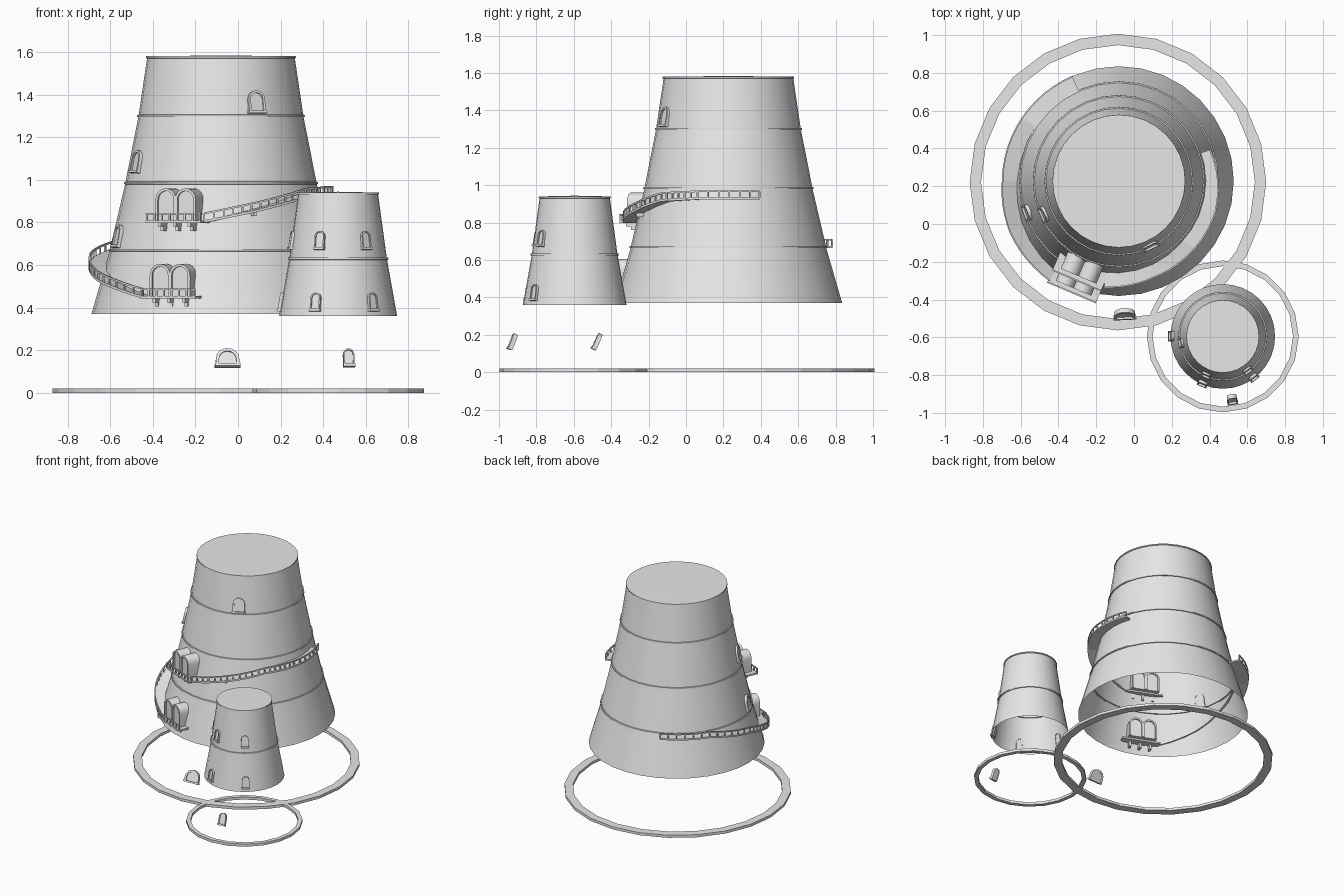
import bpy, bmesh, math
from mathutils import Matrix, Vector

if "Cube" in bpy.data.objects:
    bpy.data.objects.remove(bpy.data.objects["Cube"], do_unlink=True)

stone = bpy.data.materials.new("plain_grey_stone")
stone.use_nodes = True
GREY = (0.8, 0.8, 0.8, 1)
stone.diffuse_color = GREY
stone.node_tree.nodes["Principled BSDF"].inputs["Base Color"].default_value = GREY

MAIN = Vector((-0.08, 0.227, 0))
SMALL = Vector((0.47, -0.595, 0))
MAIN_PROFILE = [(0.608, 0.37), (0.522, 0.67), (0.449, 0.985), (0.387, 1.3), (0.346, 1.58)]
SMALL_PROFILE = [(0.277, 0.36), (0.229, 0.63), (0.187, 0.94)]


def finish(name, bm, smooth=False, fix=True):
    if fix:
        bmesh.ops.recalc_face_normals(bm, faces=bm.faces)
    mesh = bpy.data.meshes.new(name)
    bm.to_mesh(mesh)
    bm.free()
    mesh.materials.append(stone)
    obj = bpy.data.objects.new(name, mesh)
    bpy.context.collection.objects.link(obj)
    if smooth:
        bpy.ops.object.select_all(action="DESELECT")
        obj.select_set(True)
        bpy.context.view_layer.objects.active = obj
        bpy.ops.object.shade_smooth_by_angle(angle=math.radians(35))
    return obj


def wall_radius(profile, z):
    for (r0, z0), (r1, z1) in zip(profile, profile[1:]):
        if z <= z1:
            return r0 + (r1 - r0) * (z - z0) / (z1 - z0)
    return profile[-1][0]


def frame(centre, angle, r, z, lean=0.0):
    """Local x runs along the wall, y points outward, z up (leaning inward)."""
    a = math.radians(angle)
    m = Matrix.Rotation(a + math.pi / 2, 4, "Z") @ Matrix.Rotation(-lean, 4, "X")
    # the local -y axis faces out after this turn, so flip it with a half turn
    m = m @ Matrix.Diagonal((1, -1, 1, 1))
    pos = centre + Vector((math.cos(a) * r, math.sin(a) * r, z))
    return Matrix.Translation(pos) @ m


def add_box(bm, m, x, y, z):
    """Box between the given pairs of local limits."""
    size = Matrix.Diagonal((x[1] - x[0], y[1] - y[0], z[1] - z[0], 1))
    mid = Matrix.Translation((sum(x) / 2, sum(y) / 2, sum(z) / 2))
    bmesh.ops.create_cube(bm, size=1, matrix=m @ mid @ size)


def arch_outline(w, h, x=0.0, n=8):
    rise = min(w / 2, h * 0.6)
    pts = [(x + w / 2, 0)]
    for i in range(n + 1):
        a = math.pi * i / n
        pts.append((x + math.cos(a) * w / 2, h - rise + math.sin(a) * rise))
    return pts + [(x - w / 2, 0)]


def add_arch(bm, m, w, h, y0, y1, x=0.0, border=None):
    """Arched slab, or an open arched frame when a border is given."""
    outer = arch_outline(w, h, x)
    if border is None:
        rows = [[bm.verts.new(m @ Vector((px, y, pz))) for px, pz in outer] for y in (y0, y1)]
        bm.faces.new(rows[0])
        bm.faces.new(rows[1])
        pairs = [(rows[0], rows[1])]
        closed = True
    else:
        inner = arch_outline(w - 2 * border, h - border, x)
        rings = [(outer, y0), (outer, y1), (inner, y1), (inner, y0)]
        rows = [[bm.verts.new(m @ Vector((px, y, pz))) for px, pz in o] for o, y in rings]
        pairs = list(zip(rows, rows[1:] + rows[:1]))
        closed = False
        bm.faces.new([r[0] for r in rows])
        bm.faces.new([r[-1] for r in rows])
    n = len(outer)
    for a, b in pairs:
        for i in range(n if closed else n - 1):
            j = (i + 1) % n
            bm.faces.new((a[i], a[j], b[j], b[i]))


def tower(name, centre, profile, sides=32):
    """Tapered open-bottomed wall with a thin raised band at each joint."""
    points = [profile[0]]
    for r, z in profile[1:-1]:
        points += [(r + 0.001, z - 0.006), (r + 0.007, z - 0.005), (r + 0.006, z + 0.005), (r - 0.001, z + 0.006)]
    r, z = profile[-1]
    points += [(r + 0.001, z - 0.01), (r + 0.006, z - 0.008), (r + 0.005, z), (r - 0.002, z), (0, z + 0.004)]
    bm = bmesh.new()
    verts = [bm.verts.new((r, 0, z)) for r, z in points]
    edges = [bm.edges.new(p) for p in zip(verts, verts[1:])]
    bmesh.ops.spin(bm, geom=verts + edges, cent=(0, 0, 0), axis=(0, 0, 1),
                   angle=math.tau, steps=sides, use_duplicate=False)
    bmesh.ops.remove_doubles(bm, verts=bm.verts, dist=0.0005)
    bmesh.ops.recalc_face_normals(bm, faces=bm.faces)
    cap = max(bm.faces, key=lambda f: f.calc_center_median().z)
    if cap.normal.z < 0:
        bmesh.ops.reverse_faces(bm, faces=bm.faces)
    bmesh.ops.translate(bm, verts=bm.verts, vec=centre)
    finish(name, bm, smooth=True, fix=False)


def sweep(bm, path, section):
    """Skin a four-cornered (r, z) section along (angle, r, z) stations on the main tower."""
    rows = []
    for angle, r, z in path:
        a = math.radians(angle)
        rows.append([bm.verts.new(MAIN + Vector((math.cos(a) * pr, math.sin(a) * pr, pz)))
                     for pr, pz in section(r, z)])
    for a, b in zip(rows, rows[1:]):
        for i in range(4):
            j = (i + 1) % 4
            bm.faces.new((a[i], a[j], b[j], b[i]))
    bm.faces.new(rows[0])
    bm.faces.new(rows[-1])


def ground_ring(name, centre, outer, inner, sides):
    bm = bmesh.new()
    verts = [bm.verts.new((r, 0, z)) for r, z in ((outer, 0), (outer, 0.02), (inner, 0.02), (inner, 0))]
    edges = [bm.edges.new((verts[i], verts[(i + 1) % 4])) for i in range(4)]
    bmesh.ops.spin(bm, geom=verts + edges, cent=(0, 0, 0), axis=(0, 0, 1),
                   angle=math.tau, steps=sides, use_duplicate=False)
    bmesh.ops.remove_doubles(bm, verts=bm.verts, dist=0.0005)
    bmesh.ops.translate(bm, verts=bm.verts, vec=centre)
    finish(name, bm)


def window(name, centre, angle, r, z, w, h, lean):
    """Arched frame with a recessed panel and a sill."""
    m = frame(centre, angle, r, z, lean)
    bm = bmesh.new()
    add_arch(bm, m, w, h, -0.012, 0.012, border=w * 0.13)
    add_arch(bm, m, w * 0.8, h * 0.93, -0.01, 0.005)
    add_box(bm, m, (-w * 0.55, w * 0.55), (-0.01, 0.016), (-0.004, 0.008))
    finish(name, bm)


def balcony(name, angle, deck, reach):
    """Railed platform on brackets in front of a double arched doorway."""
    edge = wall_radius(MAIN_PROFILE, deck) + reach
    m = frame(MAIN, angle, edge, deck)
    bm = bmesh.new()
    half = 0.14
    add_box(bm, m, (-half, half), (-0.12, 0), (-0.012, 0))
    add_box(bm, m, (-half, half), (-0.008, 0), (0.027, 0.035))
    for i in range(8):
        x = -half + 0.005 + i * (2 * half - 0.01) / 7
        add_box(bm, m, (x - 0.004, x + 0.004), (-0.008, 0), (0, 0.03))
    for x in (-0.075, 0, 0.075):
        add_box(bm, m, (x - 0.008, x + 0.008), (-0.09, -0.015), (-0.03, -0.01))
        add_box(bm, m, (x - 0.008, x + 0.008), (-0.09, -0.045), (-0.05, -0.03))
    finish(name, bm)
    # twin barrel hoods above the doorway
    bm = bmesh.new()
    for x in (-0.05, 0.05):
        add_arch(bm, m, 0.105, 0.15, -0.16, -0.028, x=x, border=0.012)
        add_arch(bm, m, 0.086, 0.14, -0.15, -0.04, x=x)
    finish(name + "_doorway", bm, smooth=True)


def stair(name, keys, steps=6):
    """Railed walkway around the main tower through (angle, outer radius, height) keys."""
    path = []
    for k0, k1 in zip(keys, keys[1:]):
        path += [tuple(a + (b - a) * i / steps for a, b in zip(k0, k1)) for i in range(steps)]
    path.append(keys[-1])
    bm = bmesh.new()

    def deck(r, z):
        inner = wall_radius(MAIN_PROFILE, z) - 0.01
        return (inner, z - 0.012), (r, z - 0.012), (r, z), (inner, z)

    def rail(r, z):
        return (r - 0.008, z + 0.028), (r, z + 0.028), (r, z + 0.037), (r - 0.008, z + 0.037)

    sweep(bm, path, deck)
    sweep(bm, path, rail)
    for angle, r, z in path:
        add_box(bm, frame(MAIN, angle, r, z), (-0.004, 0.004), (-0.008, 0), (-0.004, 0.03))
    finish(name, bm)


# Towers and ground rings
tower("main_tower", MAIN, MAIN_PROFILE)
tower("small_tower", SMALL, SMALL_PROFILE)
ground_ring("main_ground_ring", MAIN + Vector((-0.005, -0.005, 0)), 0.785, 0.725, 24)
ground_ring("small_ground_ring", SMALL, 0.402, 0.372, 20)

# Windows: angle around the tower and sill height
for i, (angle, z) in enumerate([(-64, 1.315), (-156, 1.035), (-161, 0.685)]):
    window(f"main_window_{i}", MAIN, angle, wall_radius(MAIN_PROFILE, z), z, 0.085, 0.105, 0.19)
for i, (angle, z) in enumerate([(-113, 0.675), (-54, 0.675), (-113, 0.385), (-53, 0.385), (189, 0.675), (180, 0.385)]):
    window(f"small_window_{i}", SMALL, angle, wall_radius(SMALL_PROFILE, z), z, 0.05, 0.085, 0.16)

# Ground-level doors
window("main_door", MAIN, -87.5, 0.72, 0.125, 0.11, 0.088, 0.42)
window("small_door", SMALL, -81.5, 0.35, 0.125, 0.052, 0.085, 0.36)

# Balconies and the walkways leading from them
balcony("lower_balcony", -113, 0.455, 0.06)
balcony("upper_balcony", -113, 0.81, 0.085)
stair("lower_stair", [(-125, 0.645, 0.455), (-155, 0.64, 0.535), (-180, 0.62, 0.61), (-213, 0.615, 0.675), (-246, 0.61, 0.675)])
stair("upper_stair", [(-98, 0.57, 0.81), (-70, 0.545, 0.865), (-42, 0.54, 0.925), (-18, 0.54, 0.935), (19, 0.515, 0.935)])

# Bracket under the upper walkway
bm = bmesh.new()
add_box(bm, frame(MAIN, -72, 0.52, 0.86), (-0.007, 0.007), (-0.06, 0), (-0.03, -0.008))
finish("stair_bracket", bm)
